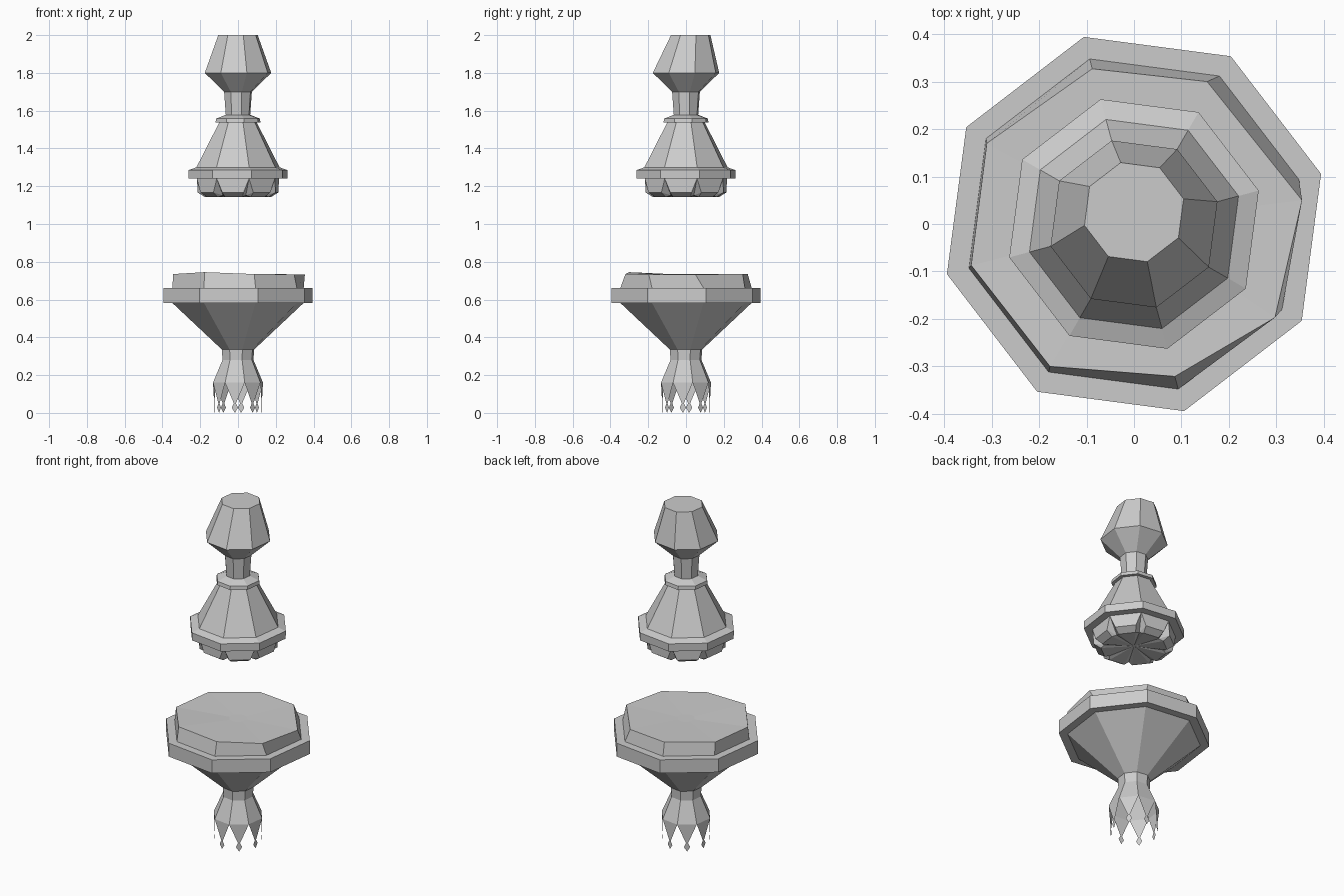
import bpy
from math import sin, cos, radians

if "Cube" in bpy.data.objects:
    bpy.data.objects.remove(bpy.data.objects["Cube"])

N = 8


def ring(r, z, dy=0.0):
    """Octagon of radius r at height z, turned by 15 degrees."""
    return [(r * cos(radians(15 + 45 * k)), r * sin(radians(15 + 45 * k)) + dy, z) for k in range(N)]


def make(name, verts, faces):
    me = bpy.data.meshes.new(name)
    me.from_pydata(verts, [], faces)
    ob = bpy.data.objects.new(name, me)
    bpy.context.collection.objects.link(ob)
    return ob


def loft(name, rings, bottom=False, top=False):
    """Skin octagonal rings from bottom to top."""
    verts = [v for r in rings for v in r]
    faces = []
    for i in range(len(rings) - 1):
        for k in range(N):
            a, b = i * N + k, i * N + (k + 1) % N
            faces.append((a, b, b + N, a + N))
    if bottom:
        faces.append(tuple(reversed(range(N))))
    if top:
        faces.append(tuple(range(len(verts) - N, len(verts))))
    return make(name, verts, faces)


def lerp(a, b, t, z):
    return (a[0] + (b[0] - a[0]) * t, a[1] + (b[1] - a[1]) * t, z)


# lower stem, funnel and rim, ending at the foot of the broken top
loft("lower_funnel", [ring(.137, .16), ring(.085, .28), ring(.088, .335), ring(.36, .582),
                      ring(.408, .582), ring(.408, .661), ring(.36, .661)])

# uneven raised slab with a slightly dished top
edge = [(.354, .05, .733), (.154, .30, .735), (-.088, .327, .735), (-.31, .17, .735),
        (-.343, -.087, .735), (-.177, -.30, .745), (.086, -.321, .735), (.297, -.197, .733)]
loft("lower_slab", [ring(.36, .661), edge, ring(.05, .728)], top=True)

# pointed fringe hanging from the stem: a taper, then a small diamond tip
verts, faces = [], []
stem = ring(.137, .16)
for k in range(N):
    a, b = stem[k], stem[(k + 1) % N]
    o = len(verts)
    verts += [a, b]
    for w, z in ((.05, .05), (.16, .028)):
        verts += [lerp(a, b, .5 - w, z), lerp(a, b, .5 + w, z)]
    verts.append(lerp(a, b, .5, 0))
    faces += [(o, o + 2, o + 3, o + 1), (o + 2, o + 4, o + 5, o + 3), (o + 4, o + 6, o + 5)]
make("stem_fringe", verts, faces)

# upper spire: flange, cone, collar, neck and finial with an off-centre tip
loft("upper_spire", [ring(.225, 1.24), ring(.271, 1.24), ring(.272, 1.285), ring(.228, 1.30),
                     ring(.103, 1.537), ring(.123, 1.537), ring(.12, 1.558), ring(.067, 1.578),
                     ring(.076, 1.70), ring(.182, 1.80), ring(.108, 2.0, .025)], top=True)

# blunt teeth under the flange with notches at the corners
verts, faces = [], []
top, notch = ring(.225, 1.24), ring(.16, 1.152)
S = 6
for k in range(N):
    a, b = top[k], top[(k + 1) % N]
    l, r = lerp(a, b, .17, 1.167), lerp(a, b, .83, 1.167)
    inner = [(p[0] * .82, p[1] * .82, 1.143) for p in (l, r)]
    verts += [a, l, r, *inner, notch[k]]
verts.append((0, 0, 1.16))
for k in range(N):
    v, l, r, li, ri, n = range(k * S, k * S + S)
    v2 = (k + 1) % N * S
    n2 = v2 + 5
    c = N * S
    faces += [(v, l, r, v2), (l, li, ri, r), (v, n, l), (r, n2, v2),
              (l, n, li), (r, ri, n2), (n, c, li), (li, c, ri), (ri, c, n2)]
make("flange_teeth", verts, faces)
